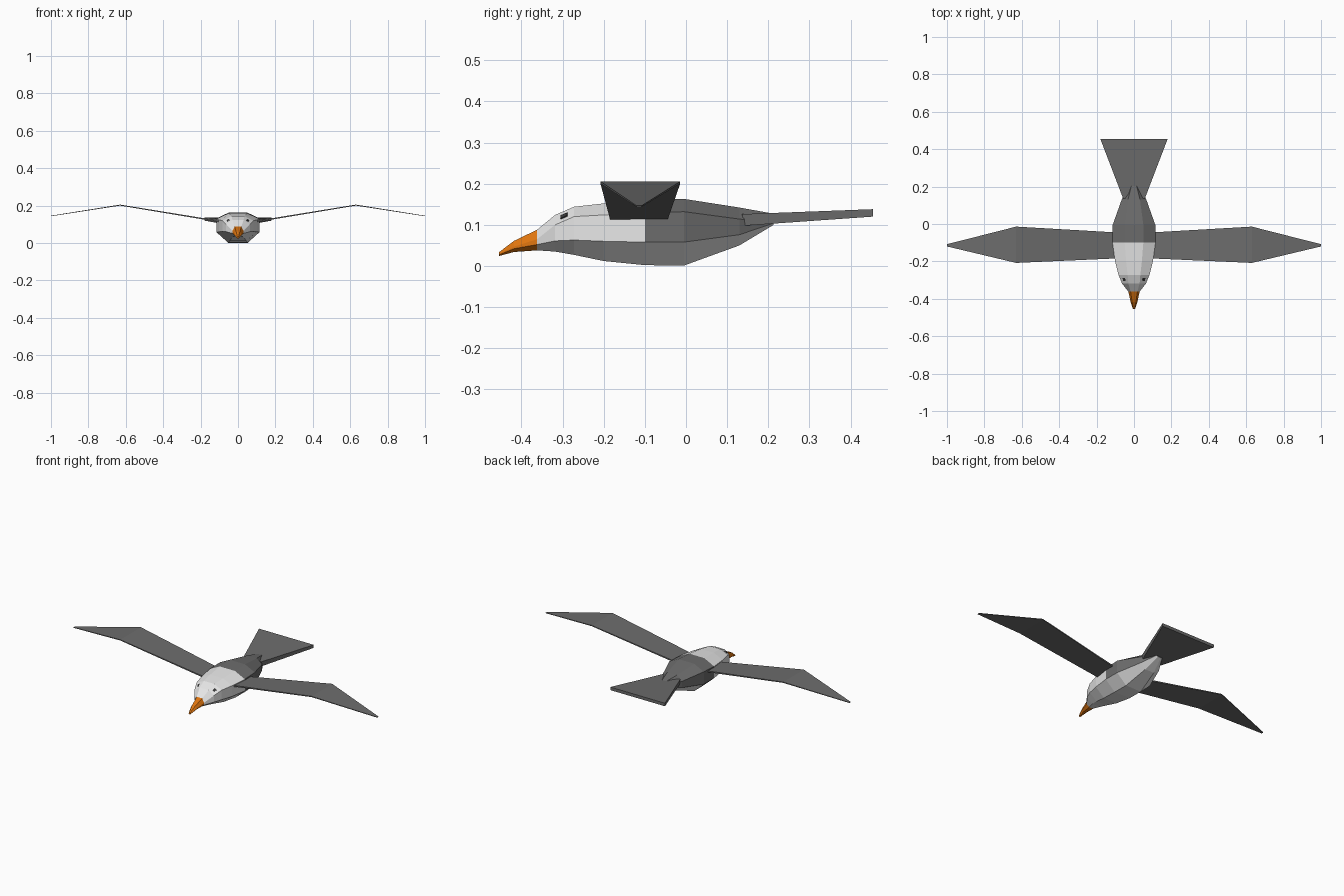
import bpy
from mathutils import Vector

if "Cube" in bpy.data.objects:
    bpy.data.objects.remove(bpy.data.objects["Cube"])


def material(name, rgb):
    m = bpy.data.materials.new(name)
    m.diffuse_color = (*rgb, 1)
    m.use_nodes = True
    m.node_tree.nodes["Principled BSDF"].inputs["Base Color"].default_value = m.diffuse_color
    return m


WHITE = material("white_feathers", (0.80, 0.80, 0.80))
GREY = material("grey_feathers", (0.15, 0.15, 0.15))
ORANGE = material("orange_beak", (0.74, 0.18, 0.005))
DARK = material("dark_eye", (0.04, 0.04, 0.04))


def make(name, verts, faces, mats):
    me = bpy.data.meshes.new(name)
    me.from_pydata(verts, [], faces)
    for m in mats:
        me.materials.append(m)
    ob = bpy.data.objects.new(name, me)
    bpy.context.collection.objects.link(ob)
    return ob


def ring(y, w, top_w, low_w, top, upper, lower, bottom):
    """Eight-sided cross-section, counter-clockwise seen from the front."""
    right = [(low_w, bottom), (w, lower), (w, upper), (top_w, top)]
    pts = right + [(-x, z) for x, z in reversed(right)]
    return [Vector((x, y, z)) for x, z in pts]


def loft(name, rings, mats):
    """Skin rings that run from front to back, then cap both ends."""
    n = len(rings[0])
    faces = []
    for r in range(len(rings) - 1):
        for i in range(n):
            a, b = r * n + i, r * n + (i + 1) % n
            faces.append((a, a + n, b + n, b))
    last = (len(rings) - 1) * n
    faces.append(tuple(range(n)))
    faces.append(tuple(reversed(range(last, last + n))))
    return make(name, [v for r in rings for v in r], faces, mats)


# Body: y, side width, top width, belly width, then four heights
stations = [
    (-0.362, 0.030, 0.018, 0.012, 0.088, 0.065, 0.052, 0.038),
    (-0.318, 0.064, 0.030, 0.026, 0.124, 0.100, 0.061, 0.035),
    (-0.272, 0.083, 0.034, 0.034, 0.144, 0.120, 0.063, 0.027),
    (-0.200, 0.101, 0.042, 0.044, 0.152, 0.124, 0.060, 0.012),
    (-0.100, 0.115, 0.050, 0.052, 0.160, 0.128, 0.058, 0.002),
    (-0.005, 0.114, 0.050, 0.052, 0.163, 0.132, 0.058, 0.001),
    (0.130, 0.066, 0.032, 0.030, 0.142, 0.114, 0.076, 0.050),
    (0.213, 0.020, 0.012, 0.010, 0.127, 0.107, 0.104, 0.100),
]
body_rings = [ring(*s) for s in stations]
body = loft("body", body_rings, [WHITE, GREY])
n_bands = 8
for f in body.data.polygons:
    # Grey back half above the belly bands; bands 0, 6 and 7 are the belly
    band = f.index % n_bands
    belly = band in (0, 6, 7) and f.index < n_bands * (len(stations) - 1)
    if f.center.y > -0.1 and not belly:
        f.material_index = 1

# Beak: tapers to a drooping point
loft("beak", [
    ring(-0.362, 0.030, 0.018, 0.012, 0.088, 0.065, 0.052, 0.038),
    ring(-0.418, 0.018, 0.010, 0.007, 0.061, 0.047, 0.042, 0.034),
    ring(-0.455, 0.006, 0.003, 0.003, 0.033, 0.030, 0.027, 0.024),
][::-1], [ORANGE])

# Eyes: small plates lying on the slanted brow faces
front, back = body_rings[1], body_rings[2]
for side, hi, lo in (("right", 3, 2), ("left", 4, 5)):
    corners = []
    for v, u in ((0.3, 0.35), (0.65, 0.35), (0.65, 0.65), (0.3, 0.65)):
        corners.append(front[lo].lerp(back[lo], v).lerp(front[hi].lerp(back[hi], v), u))
    normal = (corners[1] - corners[0]).cross(corners[3] - corners[0]).normalized()
    if normal.z < 0:
        normal = -normal
        corners.reverse()
    verts = [c - normal * 0.001 for c in corners] + [c + normal * 0.002 for c in corners]
    faces = [(3, 2, 1, 0), (4, 5, 6, 7)]
    faces += [(i, (i + 1) % 4, (i + 1) % 4 + 4, i + 4) for i in range(4)]
    make(side + "_eye", verts, faces, [DARK])

# Wings: thin bent blades; x, front edge, rear edge, height, thickness
spans = [
    (0.095, -0.184, -0.045, 0.115, 0.008),
    (0.630, -0.208, -0.014, 0.203, 0.005),
    (1.000, -0.120, -0.108, 0.145, 0.003),
]
for side, s in (("right", 1), ("left", -1)):
    verts, faces = [], []
    for x, y0, y1, z, t in spans:
        h = t / 2
        verts += [(s * x, y0, z - h), (s * x, y1, z - h),
                  (s * x, y1, z + h), (s * x, y0, z + h)]
    for r in range(2):
        for i in range(4):
            a, b = r * 4 + i, r * 4 + (i + 1) % 4
            faces.append((a, b, b + 4, a + 4))
    faces += [(3, 2, 1, 0), (8, 9, 10, 11)]
    if s < 0:
        faces = [tuple(reversed(f)) for f in faces]
    make(side + "_wing", verts, faces, [GREY])

# Tail: flaring wedge
loft("tail", [
    [Vector(p) for p in ((-0.058, 0.142, 0.098), (0.058, 0.142, 0.098),
                         (0.058, 0.136, 0.126), (-0.058, 0.136, 0.126))],
    [Vector(p) for p in ((-0.18, 0.455, 0.120), (0.18, 0.455, 0.120),
                         (0.18, 0.455, 0.138), (-0.18, 0.455, 0.138))],
], [GREY])
